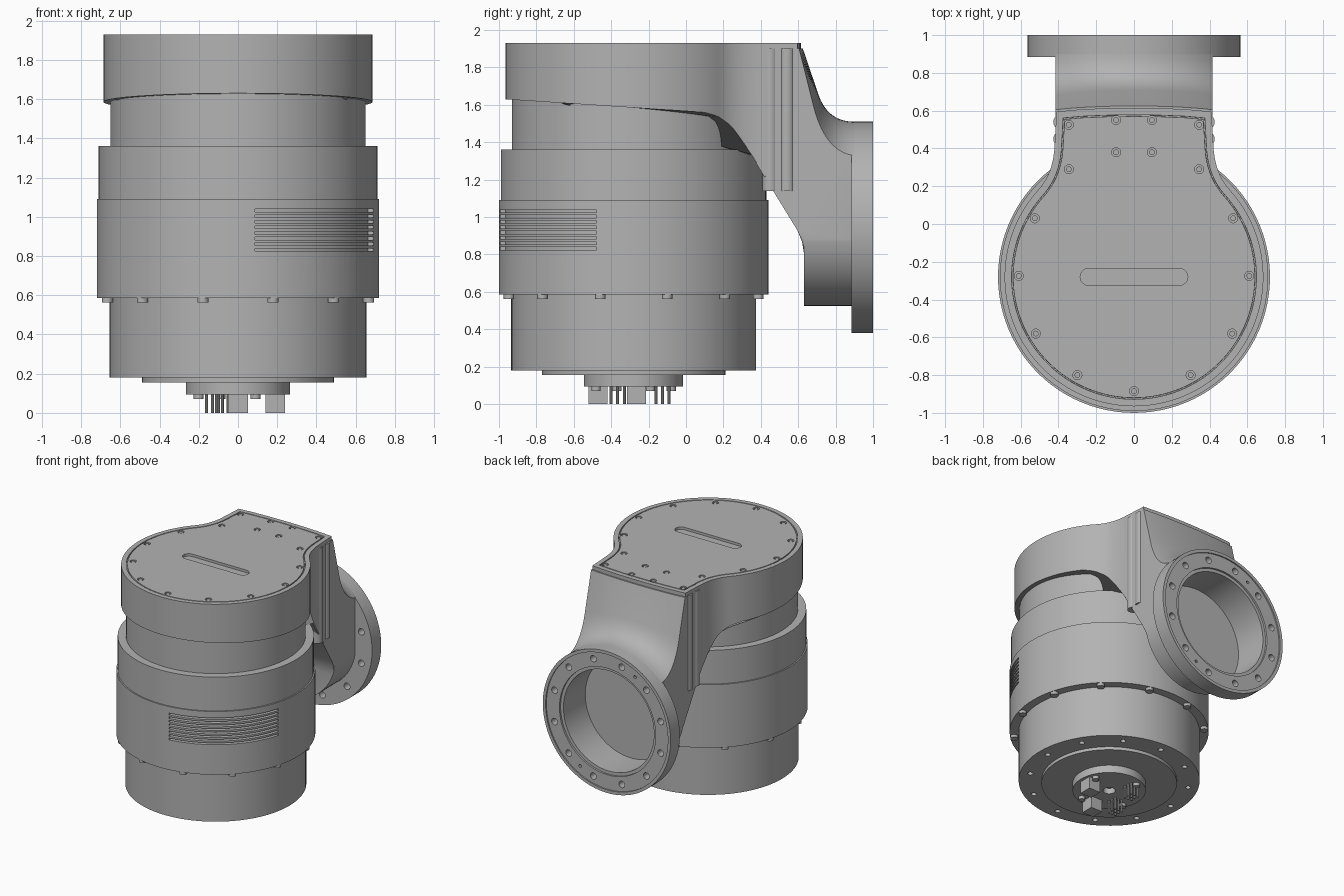
import bpy, bmesh, math
from mathutils import Matrix, Vector

cube = bpy.data.objects.get("Cube")
if cube:
    bpy.data.objects.remove(cube, do_unlink=True)

AXIS_Y = -0.28      # vertical axis of the round body
PORT_Z = 0.945      # height of the rear port axis
PORT = Matrix.Translation((0, 0, PORT_Z)) @ Matrix.Rotation(-math.pi / 2, 4, 'X')

grey = bpy.data.materials.new("machined grey")
grey.use_nodes = True
grey.diffuse_color = (0.45, 0.45, 0.45, 1)
grey.node_tree.nodes["Principled BSDF"].inputs["Base Color"].default_value = grey.diffuse_color


def finish(name, bm):
    bmesh.ops.recalc_face_normals(bm, faces=bm.faces)
    mesh = bpy.data.meshes.new(name)
    bm.to_mesh(mesh)
    bm.free()
    mesh.materials.append(grey)
    ob = bpy.data.objects.new(name, mesh)
    bpy.context.collection.objects.link(ob)
    return ob


def activate(ob):
    bpy.ops.object.select_all(action='DESELECT')
    ob.select_set(True)
    bpy.context.view_layer.objects.active = ob


def cylinders(name, spots, r, z0, z1, segs=24, frame=Matrix()):
    """Equal upright cylinders at each (x, y) spot, in one object."""
    bm = bmesh.new()
    for x, y in spots:
        place = frame @ Matrix.Translation((x, y, (z0 + z1) / 2))
        bmesh.ops.create_cone(bm, cap_ends=True, segments=segs, radius1=r,
                              radius2=r, depth=z1 - z0, matrix=place)
    return finish(name, bm)


def disc(name, r, z0, z1):
    return cylinders(name, [(0, AXIS_Y)], r, z0, z1, 96)


def circle(n, r, start=0, cy=AXIS_Y):
    angles = [math.radians(start) + math.tau * i / n for i in range(n)]
    return [(r * math.cos(a), cy + r * math.sin(a)) for a in angles]


def cut(ob, *cutters):
    activate(ob)
    for c in cutters:
        c.hide_render = True
        mod = ob.modifiers.new("cut", 'BOOLEAN')
        mod.operation, mod.solver, mod.object = 'DIFFERENCE', 'EXACT', c
        bpy.ops.object.modifier_apply(modifier=mod.name)


def bezier(a, b, c, n=10):
    a, b, c = Vector(a), Vector(b), Vector(c)
    return [a * (1 - t) ** 2 + b * 2 * t * (1 - t) + c * t * t
            for t in [i / n for i in range(n + 1)]]


def prism(name, outline, z0, z1):
    bm = bmesh.new()
    low = [bm.verts.new((x, y, z0)) for x, y in outline]
    face = bm.faces.new(low)
    new = bmesh.ops.extrude_face_region(bm, geom=[face])["geom"]
    for v in new:
        if isinstance(v, bmesh.types.BMVert):
            v.co.z = z1
    return finish(name, bm)


helpers = []

# Round body, stacked from the base up
base_plate = disc("base_plate", 0.49, 0.155, 0.2)
hub = disc("connector_hub", 0.265, 0.095, 0.17)
lower_body = disc("lower_body", 0.655, 0.18, 0.62)
band = disc("middle_band", 0.72, 0.585, 1.09)
disc("upper_band", 0.71, 1.08, 1.36)
disc("collar", 0.65, 1.34, 1.8)
cylinders("band_bolts", circle(12, 0.69, 15), 0.028, 0.562, 0.6)

base_holes = cylinders("base_hole_cutter", circle(12, 0.58), 0.02, 0.1, 0.23, 16)
hub_hole = cylinders("hub_hole_cutter", [(0, AXIS_Y)], 0.045, 0.05, 0.14)
cut(lower_body, base_holes)
cut(hub, hub_hole)
helpers += [base_holes, hub_hole]

# Curved vent slots on the front of the band
bm = bmesh.new()
for i in range(8):
    z = 0.825 + i * 0.0285
    rings = []
    for k in range(25):
        a = math.radians(-83 + 67 * k / 24)
        rings.append([bm.verts.new((r * math.cos(a), AXIS_Y + r * math.sin(a), h))
                      for r, h in ((0.69, z), (0.75, z), (0.75, z + 0.014), (0.69, z + 0.014))])
    for p, q in zip(rings, rings[1:]):
        for j in range(4):
            bm.faces.new((p[j], p[j - 1], q[j - 1], q[j]))
    bm.faces.new(rings[0])
    bm.faces.new(rings[-1])
vents = finish("vent_cutter", bm)
cut(band, vents)
helpers.append(vents)

# Connectors under the hub
cylinders("hub_bolts", circle(4, 0.22, 24), 0.025, 0.07, 0.1, 16)
bm = bmesh.new()
for x, y in ((0.19, -0.265), (0.0, -0.47)):
    bmesh.ops.create_cube(bm, size=0.1, matrix=Matrix.Translation((x, y, 0.05)))
finish("connector_blocks", bm)
pins = [(cx + 0.03 * i, cy + 0.035 * j) for cx, cy in ((-0.08, -0.125), (-0.13, -0.365))
        for i in (-1, 0, 1) for j in (-1, 0, 1)]
cylinders("connector_pins", pins, 0.008, 0, 0.1, 10)

# Head: keyhole outline with a sloping lower edge that sweeps down the neck
half = []
for i in range(49):
    a = math.radians(-90 + 132 * i / 48)
    half.append((0.685 * math.cos(a), AXIS_Y + 0.685 * math.sin(a)))
half += [tuple(p) for p in bezier(half[-1], (0.425, 0.27), (0.42, 0.42), 8)[1:]]
half += [(0.41, 0.595), (0.28, 0.607), (0.14, 0.613), (0, 0.615)]
outline = half + [(-x, y) for x, y in half[-2:0:-1]]

edge = [(-1, 1.632), (0.1, 1.56), (0.17, 1.54), (0.24, 1.49), (0.3, 1.41), (0.62, 0.92)]


def lower_edge(y):
    for (y0, z0), (y1, z1) in zip(edge, edge[1:]):
        if y <= y1:
            return z0 + (z1 - z0) * (y - y0) / (y1 - y0)
    return edge[-1][1]


bm = bmesh.new()
top = [bm.verts.new((x, y, 1.93)) for x, y in outline]
low = [bm.verts.new((x, y, lower_edge(y))) for x, y in outline]
for i in range(len(top)):
    bm.faces.new((low[i - 1], low[i], top[i], top[i - 1]))
bm.faces.new(low[::-1])
lid = bm.faces.new(top)
bm.normal_update()
# Thin seam around the lid
for thickness, depth in ((0.03, 0), (0.007, 0), (0.001, -0.01), (0.006, 0), (0.001, 0.01)):
    bmesh.ops.inset_region(bm, faces=[lid], thickness=thickness, depth=depth, use_even_offset=True)
head = finish("head", bm)

# Lid slot and screws
slot_outline = [(s * (0.24 + 0.045 * math.cos(a)), AXIS_Y + s * 0.045 * math.sin(a))
                for s in (1, -1) for a in [math.pi * (i / 12 - 0.5) for i in range(13)]]
slot = prism("slot_cutter", slot_outline, 1.91, 2)
side_spots = [(0.3, -0.8), (0.52, -0.58), (0.61, -0.275), (0.525, 0.03), (0.345, 0.29),
              (0.345, 0.525), (0.095, 0.55), (0.095, 0.38)]
spots = [(0, -0.885)] + side_spots + [(-x, y) for x, y in side_spots]
wells = cylinders("screw_well_cutter", spots, 0.024, 1.912, 2, 20)
cut(head, slot, wells)
cylinders("lid_screws", spots, 0.015, 1.9, 1.926, 16)
helpers += [slot, wells]

# Neck: side-view sections lofted across x, arched on top and round below
FLANGE_R, TUBE_R, WIDTH = 0.565, 0.42, 0.415
flat = math.sqrt(FLANGE_R ** 2 - WIDTH ** 2)
middle = [Vector((0.625, 1.9))] + bezier((0.71, 1.65), (0.76, 1.51), (0.9, 1.51))
side = [Vector((0.605, 1.9))] + bezier((0.68, 1.6), (0.74, 1.35), (0.9, 1.328))
bm = bmesh.new()
sections = []
for i in range(33):
    x = WIDTH * math.sin(math.pi * (i / 32 - 0.5))
    s = (math.sqrt(FLANGE_R ** 2 - x * x) - flat) / (FLANGE_R - flat)
    bottom = PORT_Z - math.sqrt(TUBE_R ** 2 - x * x)
    pts = [(0.17, 1.9), (0.17, 1.54), (0.24, 1.49), (0.3, 1.41), (0.595, 0.93),
           (0.62, max(0.87, bottom + 0.008)), (0.63, max(0.81, bottom + 0.004)),
           (0.63, bottom), (0.9, bottom)]
    pts += [a.lerp(b, s) for a, b in zip(side[::-1], middle[::-1])]
    sections.append([bm.verts.new((x, y, z)) for y, z in pts])
for p, q in zip(sections, sections[1:]):
    for j in range(len(p)):
        bm.faces.new((p[j], p[j - 1], q[j - 1], q[j]))
bm.faces.new(sections[0])
bm.faces.new(sections[-1])
neck = finish("neck", bm)
cylinders("neck_bosses", [(s * 0.385, y) for s in (1, -1) for y in (0.45, 0.54)],
          0.042, 1.14, 1.9, 20)

# Rear flange with a shallow lip, open bore and bolt holes
flange = cylinders("port_flange", [(0, 0)], FLANGE_R, 0.885, 1.0, 96, PORT)
bore = cylinders("bore_cutter", [(0, 0)], 0.40, 0.70, 1.1, 80, PORT)
face = cylinders("flange_face_cutter", [(0, 0)], 0.54, 0.99, 1.1, 96, PORT)
seat = cylinders("bore_seat_cutter", [(0, 0)], 0.425, 0.975, 1.1, 80, PORT)
holes = cylinders("flange_hole_cutter", circle(12, 0.485, 15, 0), 0.026, 0.8, 1.1, 20, PORT)
dowels = cylinders("dowel_hole_cutter", circle(2, 0.485, 60, 0), 0.012, 0.93, 1.1, 12, PORT)
cut(neck, bore)
cut(flange, bore, face, seat, holes, dowels)
helpers += [bore, face, seat, holes, dowels]

for h in helpers:
    bpy.data.objects.remove(h, do_unlink=True)
for ob in list(bpy.context.collection.objects):
    if ob.type == 'MESH' and grey.name in ob.data.materials:
        activate(ob)
        bpy.ops.object.shade_smooth_by_angle(angle=math.radians(30))
